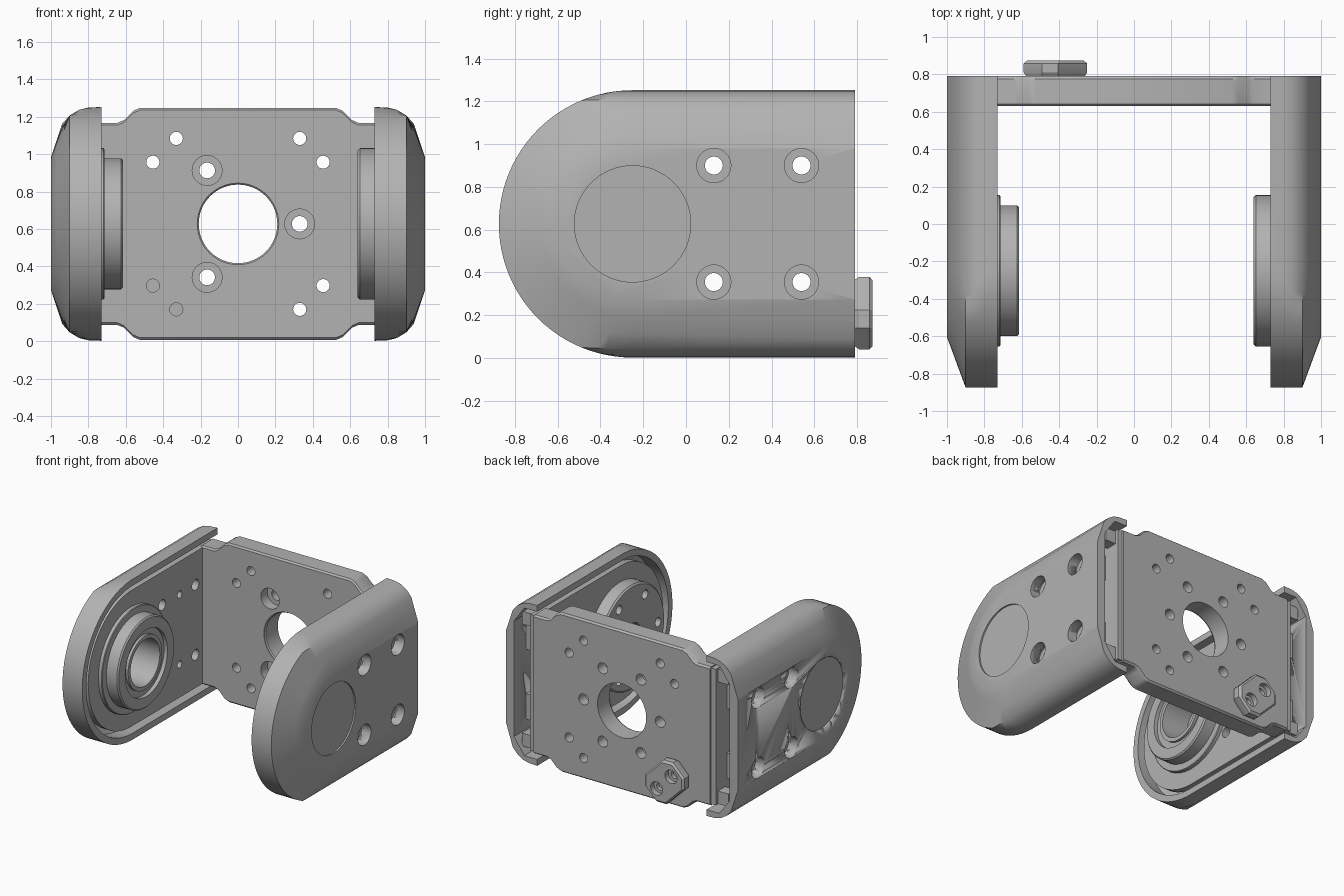
import bpy, bmesh, math

cube = bpy.data.objects.get("Cube")
if cube:
    bpy.data.objects.remove(cube, do_unlink=True)

grey = bpy.data.materials.new("machined_grey")
grey.use_nodes = True
grey.diffuse_color = (0.45, 0.45, 0.45, 1)
grey.node_tree.nodes["Principled BSDF"].inputs["Base Color"].default_value = (0.45, 0.45, 0.45, 1)

MID = 0.627           # height of the pivot axis
PIVOT = (-0.25, MID)  # pivot in y, z
BACK = 0.79


def loft(bm, loops):
    """Closed solid through matching loops, capped at both ends."""
    rows = [[bm.verts.new(p) for p in loop] for loop in loops]
    n = len(rows[0])
    for a, b in zip(rows, rows[1:]):
        for i in range(n):
            j = (i + 1) % n
            bm.faces.new((a[i], a[j], b[j], b[i]))
    bm.faces.new(rows[0][::-1])
    bm.faces.new(rows[-1])


def lathe(profile, axis, centre, segments=32):
    """Loops for a turned solid; profile holds (radius, position on axis)."""
    a, b = centre
    loops = []
    for r, h in profile:
        ring = []
        for i in range(segments):
            t = math.tau * i / segments
            u, v = a + r * math.cos(t), b + r * math.sin(t)
            ring.append((h, u, v) if axis == "x" else (u, h, v))
        loops.append(ring)
    return loops


def box(x0, x1, y0, y1, z0, z1):
    return [[(x, y0, z0), (x, y1, z0), (x, y1, z1), (x, y0, z1)] for x in (x0, x1)]


def make(name, solids, cuts=(), side=1):
    """Build an object from lofted solids, subtract the cuts, shade it."""
    objs = []
    for label, parts in ((name, solids), (name + "_cutter", cuts)):
        if not parts:
            continue
        bm = bmesh.new()
        for loops in parts:
            loft(bm, [[(x * side, y, z) for x, y, z in loop] for loop in loops])
        bmesh.ops.recalc_face_normals(bm, faces=bm.faces)
        mesh = bpy.data.meshes.new(label)
        bm.to_mesh(mesh)
        bm.free()
        mesh.materials.append(grey)
        ob = bpy.data.objects.new(label, mesh)
        bpy.context.scene.collection.objects.link(ob)
        objs.append(ob)
    ob = objs[0]
    if len(objs) > 1:
        mod = ob.modifiers.new("cut", "BOOLEAN")
        mod.operation, mod.solver, mod.object = "DIFFERENCE", "EXACT", objs[1]
        graph = bpy.context.evaluated_depsgraph_get()
        done = bpy.data.meshes.new_from_object(ob.evaluated_get(graph))
        ob.modifiers.clear()
        ob.data = done
        bpy.data.objects.remove(objs[1], do_unlink=True)
    bpy.ops.object.select_all(action="DESELECT")
    ob.select_set(True)
    bpy.context.view_layer.objects.active = ob
    bpy.ops.object.shade_smooth_by_angle(angle=math.radians(30))
    return ob


def d_loop(x, r, h, back):
    """Round-fronted outline of radius r, limited to half height h."""
    pts = [(x, back, MID + h)]
    for i in range(49):
        t = math.pi / 2 + math.pi * i / 48
        z = max(-h, min(h, r * math.sin(t)))
        pts.append((x, PIVOT[0] + r * math.cos(t), MID + z))
    return pts + [(x, back, MID - h)]


# Side screw pattern shared by cover, arm and spacers
screws = [(y, z) for y in (0.13, 0.54) for z in (0.355, 0.9)]
bores = [lathe([(0.042, 0.7), (0.042, 0.92), (0.08, 0.92), (0.08, 1.05)], "x", c)
         for c in screws]

# Cover levels: x, inset of straight edges, inset of the round front
levels = [(0.73, 0, 0), (0.8, 0.003, 0), (0.85, 0.015, 0), (0.9, 0.045, 0),
          (0.94, 0.09, 0.108), (0.97, 0.18, 0.19), (1, 0.27, 0.27)]
cover = [d_loop(x, 0.625 - f, 0.625 - s, BACK) for x, s, f in levels]
cavity = [d_loop(x, r, r, 0.9) for x, r in ((0.7, 0.575), (0.84, 0.575), (0.93, 0.45))]
cap_recess = lathe([(0.272, 0.988), (0.272, 1.05)], "x", PIVOT, 64)

# Arm plates, with extra small holes
arm = [d_loop(x, 0.53, 0.53, 0.775) for x in (0.745, 0.8)]
small = [lathe([(0.028, 0.7), (0.028, 0.85)], "x", (0.345, z)) for z in (0.355, 0.9)]
hub_hole = lathe([(0.3, 0.7), (0.3, 0.85)], "x", PIVOT)

spacers = [box(0.78, 0.96, y - 0.1, y + 0.1, z - 0.1, z + 0.1) for y, z in screws]
end_blocks = [box(0.79, 0.89, 0.66, 0.75, z, z + 0.1) for z in (0.1, 1.05)]

for label, side in (("left", 1), ("right", -1)):
    shell = make(label + "_cover_shell", [cover], [cavity], side)
    # second pass for the screw bores and the round cap recess
    cutter = make(label + "_bore_cutter", bores + [cap_recess], (), side)
    mod = shell.modifiers.new("bores", "BOOLEAN")
    mod.operation, mod.solver, mod.object = "DIFFERENCE", "EXACT", cutter
    graph = bpy.context.evaluated_depsgraph_get()
    done = bpy.data.meshes.new_from_object(shell.evaluated_get(graph))
    shell.modifiers.clear()
    shell.data = done
    bpy.data.objects.remove(cutter, do_unlink=True)
    make(label + "_arm_plate", [arm], bores + small + [hub_hole], side)
    make(label + "_spacers", spacers, bores, side)
    make(label + "_end_blocks", end_blocks, (), side)

# Bearing hub on the right arm
hub = [(0.18, 0.85), (0.18, 0.625), (0.21, 0.625), (0.21, 0.645), (0.26, 0.645),
       (0.26, 0.615), (0.34, 0.615), (0.35, 0.625), (0.35, 0.715), (0.4, 0.715),
       (0.405, 0.72), (0.405, 0.79), (0.25, 0.79), (0.25, 0.88)]
make("right_bearing_hub", [lathe(hub, "x", PIVOT, 64)], (), -1)

# Drive disc on the left arm
disc = [(0.11, 0.68), (0.11, 0.64), (0.393, 0.64), (0.405, 0.652), (0.405, 0.78)]
disc_holes = []
for k in range(6):
    t = math.tau * k / 6
    spot = (PIVOT[0] + 0.32 * math.cos(t), MID + 0.32 * math.sin(t))
    disc_holes.append(lathe([(0.035, 0.6), (0.035, 0.74)], "x", spot, 24))
make("left_drive_disc", [lathe(disc, "x", PIVOT, 64)], disc_holes)


# Back plate with notched corners
def plate_loop(y, inset):
    half = [(0.76, 0.54), (0.645, 0.54), (0.61, 0.555), (0.56, 0.605), (0.525, 0.62)]
    top = [(x, z - inset) for x, z in half]
    top += [(-x, z) for x, z in reversed(top)]
    ring = top + [(x, -z) for x, z in reversed(top)]
    return [(x, y, MID + z) for x, z in ring]


plate = [plate_loop(y, d) for y, d in ((0.63, 0.012), (0.642, 0), (0.775, 0), (BACK, 0.012))]
plate_cuts = [lathe([(0.218, 0.6), (0.218, 0.635), (0.21, 0.643), (0.21, 0.9)],
                    "y", (0, MID), 64)]
for sx in (-1, 1):
    for sz in (-1, 1):
        for x, z in ((0.33, 0.457), (0.455, 0.33)):
            plate_cuts.append(lathe([(0.035, 0.6), (0.035, 0.9)], "y",
                                    (sx * x, MID + sz * z), 24))
for k in range(6):
    t = math.tau * k / 6
    spot = (0.33 * math.cos(t), MID + 0.33 * math.sin(t))
    if k % 2 == 0:   # counterbored through holes
        ring = [(0.08, 0.6), (0.08, 0.71), (0.042, 0.71), (0.042, 0.9)]
    else:            # blind holes from the back
        ring = [(0.042, 0.7), (0.042, 0.9)]
    plate_cuts.append(lathe(ring, "y", spot, 24))
make("back_plate", [plate], plate_cuts)


# Small diagonal clamp block on the back plate
def block_loop(y, d):
    a, b, c = 0.17 - d, 0.13 - d, 0.06
    corners = [(a, b - c), (a - c, b), (c - a, b), (-a, b - c),
               (-a, c - b), (c - a, -b), (a - c, -b), (a, c - b)]
    s = math.sqrt(0.5)
    return [(-0.42 - s * (u + v), y, 0.21 + s * (u - v)) for u, v in corners]


block = [block_loop(y, d) for y, d in ((0.785, 0.012), (0.81, 0), (0.858, 0), (0.873, 0.012))]
block_holes = [lathe([(0.03, 0.8), (0.03, 0.83), (0.052, 0.83), (0.052, 0.9)], "y",
                     (-0.42 - o, 0.21 + o), 24) for o in (-0.062, 0.062)]
make("clamp_block", [block], block_holes)
